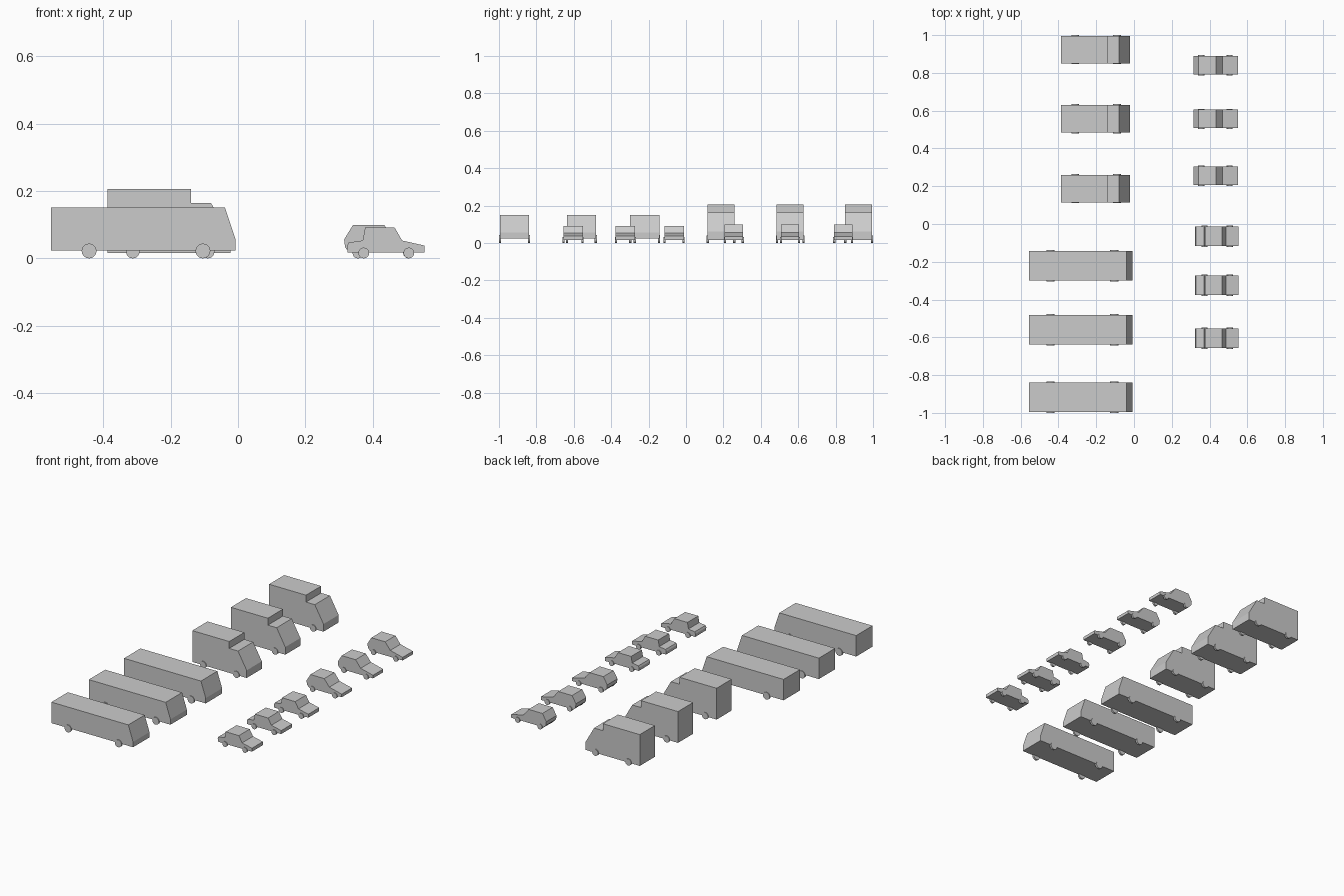
import bpy, bmesh, math

if "Cube" in bpy.data.objects:
    bpy.data.objects.remove(bpy.data.objects["Cube"])


def make_body(name, profile, width, y):
    # Extrude an x-z side profile across the vehicle width
    bm = bmesh.new()
    face = bm.faces.new([bm.verts.new((x, y - width / 2, z)) for x, z in profile])
    ext = bmesh.ops.extrude_face_region(bm, geom=[face])
    moved = [g for g in ext["geom"] if isinstance(g, bmesh.types.BMVert)]
    bmesh.ops.translate(bm, verts=moved, vec=(0, width, 0))
    bmesh.ops.recalc_face_normals(bm, faces=bm.faces)
    mesh = bpy.data.meshes.new(name)
    bm.to_mesh(mesh)
    bm.free()
    bpy.context.collection.objects.link(bpy.data.objects.new(name, mesh))


def make_wheel(name, x, y, r):
    bpy.ops.mesh.primitive_cylinder_add(vertices=20, radius=r, depth=THICK,
                                        location=(x, y, r),
                                        rotation=(math.pi / 2, 0, 0))
    bpy.context.object.name = name
    bpy.ops.object.shade_smooth_by_angle()


THICK, OVERHANG = 0.012, 0.0045

# Kind: side profile, width, wheel x positions, wheel radius, parking rows in y
vehicles = {
    "bus": ([(-.555, .024), (-.007, .024), (-.007, .056), (-.039, .151), (-.555, .151)],
            .157, (-.442, -.104), .022, (-.917, -.559, -.221)),
    "box_van": ([(-.387, .016), (-.022, .016), (-.022, .062), (-.08, .164),
                 (-.139, .164), (-.139, .206), (-.387, .206)],
                .145, (-.312, -.09), .02, (.187, .557, .923)),
    "sedan": ([(.325, .017), (.553, .017), (.553, .038), (.487, .053), (.465, .091),
               (.377, .091), (.37, .053), (.328, .047), (.323, .036)],
              .104, (.373, .507), .016, (-.604, -.324, -.064)),
    "hatchback": ([(.332, .017), (.551, .017), (.551, .036), (.468, .056), (.434, .099),
                   (.341, .099), (.315, .056), (.318, .032)],
                  .098, (.356, .506), .016, (.256, .556, .84)),
}

for kind, (profile, width, axles, r, rows) in vehicles.items():
    for i, y in enumerate(rows, 1):
        make_body(f"{kind}_{i}_body", profile, width, y)
        for end, x in zip(("rear", "front"), axles):
            for side, s in (("right", -1), ("left", 1)):
                off = width / 2 + OVERHANG - THICK / 2
                make_wheel(f"{kind}_{i}_{end}_{side}_wheel", x, y + s * off, r)
